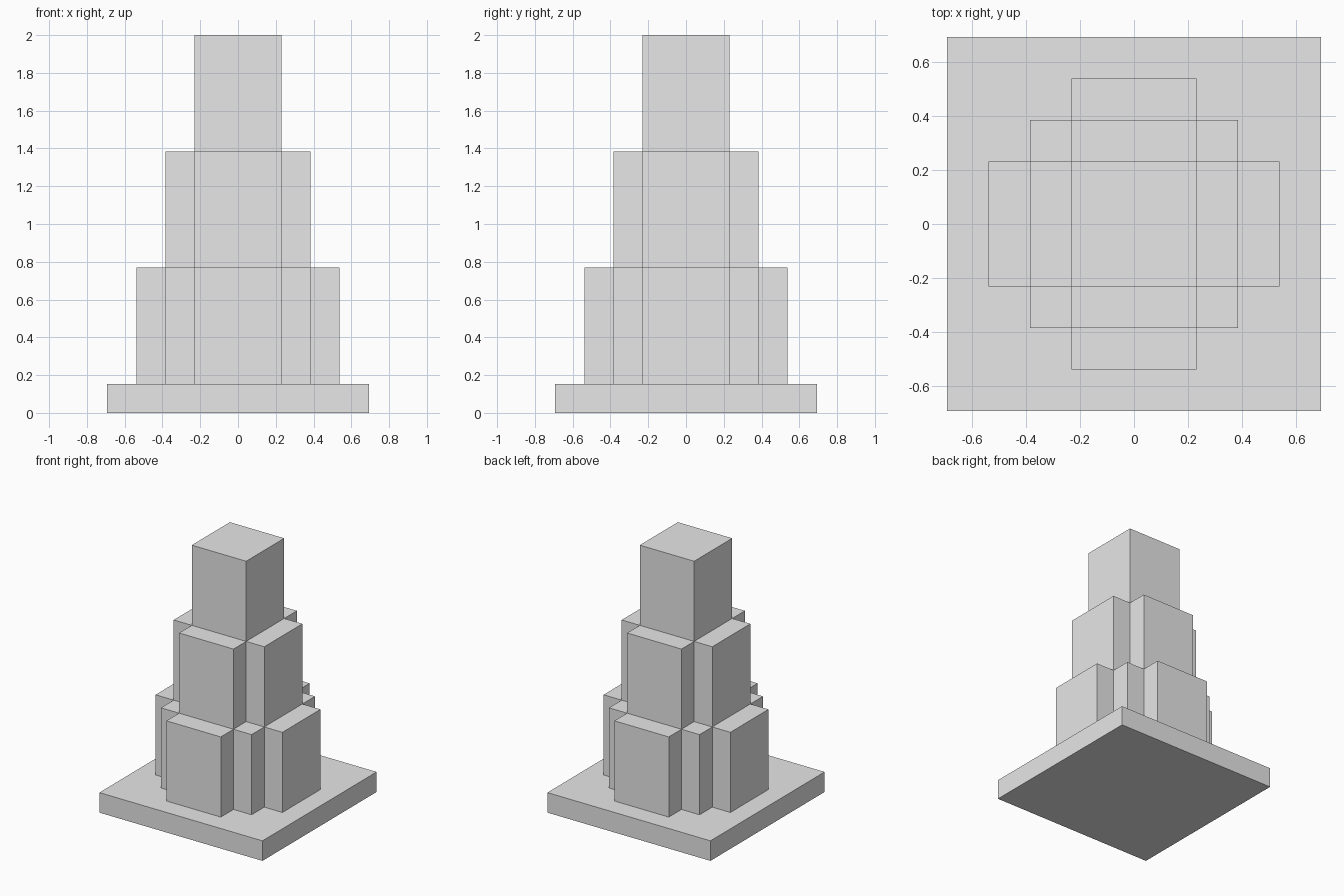
import bpy
import bmesh

UNIT = 2 / 13  # the whole tower is 13 modules tall

cube = bpy.data.objects.get("Cube")
if cube:
    bpy.data.objects.remove(cube, do_unlink=True)

stone = bpy.data.materials.new("light_grey")
stone.use_nodes = True
grey = (0.8, 0.8, 0.8, 1)
stone.diffuse_color = grey
stone.node_tree.nodes["Principled BSDF"].inputs["Base Color"].default_value = grey


def stepped_prism(name, corner, bottom, top):
    """Extrude a four-way symmetric outline given by one quarter's corner points."""
    outline = []
    points = corner
    for _ in range(4):
        outline += points
        points = [(-y, x) for x, y in points]
    bm = bmesh.new()
    face = bm.faces.new([bm.verts.new((x * UNIT, y * UNIT, bottom * UNIT)) for x, y in outline])
    sides = bmesh.ops.extrude_face_region(bm, geom=[face], use_keep_orig=True)
    raised = [g for g in sides["geom"] if isinstance(g, bmesh.types.BMVert)]
    bmesh.ops.translate(bm, verts=raised, vec=(0, 0, (top - bottom) * UNIT))
    bmesh.ops.recalc_face_normals(bm, faces=bm.faces)
    mesh = bpy.data.meshes.new(name)
    bm.to_mesh(mesh)
    bm.free()
    mesh.materials.append(stone)
    obj = bpy.data.objects.new(name, mesh)
    bpy.context.collection.objects.link(obj)
    return obj


# Square plinth
stepped_prism("base_slab", [(4.5, 4.5)], 0, 1)
# Lower tier: cross with doubly stepped corners
stepped_prism("lower_tier", [(3.5, 1.5), (2.5, 1.5), (2.5, 2.5), (1.5, 2.5), (1.5, 3.5)], 1, 5)
# Middle tier: cross with notched corners
stepped_prism("middle_tier", [(2.5, 1.5), (1.5, 1.5), (1.5, 2.5)], 5, 9)
# Square top tower
stepped_prism("top_tower", [(1.5, 1.5)], 9, 13)
